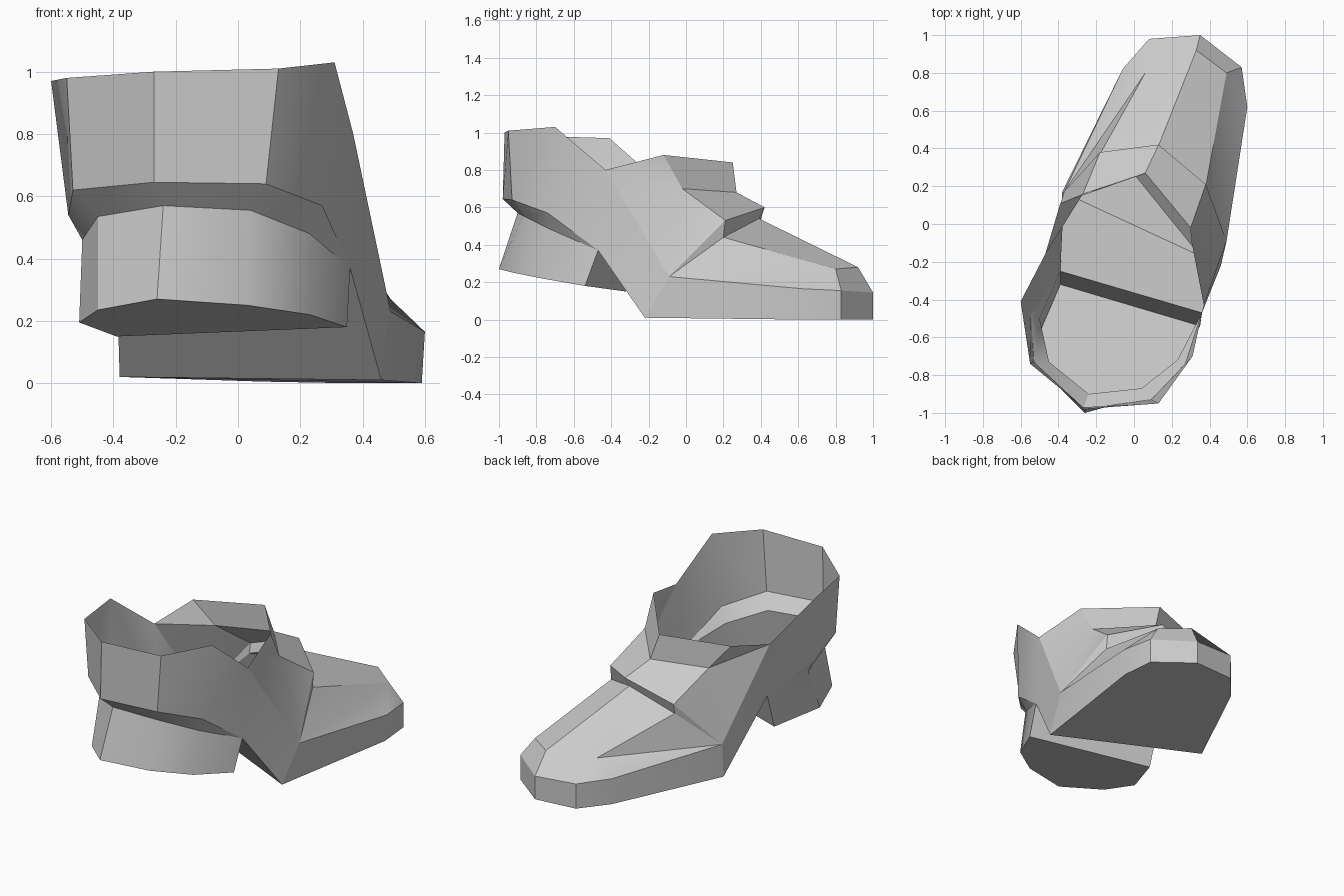
import bpy, bmesh, math
from mathutils import Vector

cube = bpy.data.objects.get("Cube")
if cube:
    bpy.data.objects.remove(cube)

grey = bpy.data.materials.new("plain_grey")
grey.use_nodes = True
grey.diffuse_color = (0.6, 0.6, 0.6, 1)
grey.node_tree.nodes["Principled BSDF"].inputs["Base Color"].default_value = (0.6, 0.6, 0.6, 1)


def strips(*rings):
    """Quads between successive open rings that share a point count."""
    return [(a[i], a[i + 1], b[i + 1], b[i])
            for a, b in zip(rings, rings[1:]) for i in range(len(a) - 1)]


def shell(name, faces, outward=None):
    """Open shell from faces given as point tuples; repeated points collapse."""
    bm = bmesh.new()
    verts = {}
    for face in faces:
        corners = list(dict.fromkeys(face))
        if len(corners) < 3:
            continue
        for p in corners:
            if p not in verts:
                verts[p] = bm.verts.new(p)
        bm.faces.new([verts[p] for p in corners])
    bmesh.ops.recalc_face_normals(bm, faces=bm.faces)
    # turn the whole shell so that its faces look away from the given centre
    if outward:
        c = Vector(outward)
        if sum((f.calc_center_median() - c).dot(f.normal) * f.calc_area() for f in bm.faces) < 0:
            bmesh.ops.reverse_faces(bm, faces=bm.faces)
    mesh = bpy.data.meshes.new(name)
    bm.to_mesh(mesh)
    bm.free()
    mesh.materials.append(grey)
    obj = bpy.data.objects.new(name, mesh)
    bpy.context.collection.objects.link(obj)
    bpy.ops.object.select_all(action='DESELECT')
    obj.select_set(True)
    bpy.context.view_layer.objects.active = obj
    bpy.ops.object.shade_smooth_by_angle(angle=math.radians(30))
    return obj


# Arch points, where shaft, heel and sole meet on each side
arch_l, arch_r = (.36, -.47, .37), (-.39, -.25, .37)

# Top opening: back half from left to right, then front half
rim_back = [(.37, -.43, .8), (.31, -.7, 1.03), (.13, -.95, 1.01), (-.27, -.97, 1),
            (-.55, -.74, .98), (-.6, -.41, .97), (-.47, -.16, .75)]
rim_front = [(.31, -.12, .88), (.01, .25, .84), (-.39, .11, .82)]
ankle = [(.3, -.02, .7), (.06, .27, .68), (-.27, .16, .67)]

# Lower edge of the shaft, and the heel below it
shaft_hem = [arch_l, (.27, -.74, .57), (.09, -.93, .64), (-.27, -.98, .645),
             (-.53, -.73, .62), (-.545, -.48, .54), arch_r]
heel_top = [arch_l, (.23, -.72, .48), (.04, -.87, .555), (-.24, -.9, .57),
            (-.45, -.73, .535), (-.5, -.5, .46), arch_r]
heel_base = [(.35, -.54, .18), (.23, -.77, .22), (.03, -.92, .25), (-.26, -1, .27),
             (-.45, -.81, .235), (-.51, -.6, .195), (-.39, -.32, .15)]

# Flared instep edge and the toe seam tucked under it
instep = [(.49, -.09, .23), (.38, .21, .53), (.13, .42, .6), (-.18, .38, .5), (-.37, .17, .22)]
flare_l, flare_r = instep[0], instep[-1]
t1, t2, t3 = (.38, .2, .44), (.12, .39, .54), (-.18, .37, .44)

# Sole outline, welt above it and crest of the toe
sole_edge = [(.46, -.22, .01), (.59, .62, 0), (.57, .83, 0), (.35, 1, 0),
             (.08, .98, .005), (-.06, .82, .01), (-.38, .17, .02)]
welt = [flare_l, (.6, .62, .165), (.57, .83, .155), (.35, 1, .145),
        (.08, .98, .16), (-.06, .82, .17), flare_r]
crest_l, crest_r = (.49, .8, .27), (.06, .8, .26)
crest = [flare_l, crest_l, crest_l, (.33, .92, .28), crest_r, crest_r, flare_r]
toe_seam = [flare_l, t1, t1, t2, t3, t3, flare_r]

# Shaft with its front collar, instep and side panels
shaft = strips(rim_back, shaft_hem) + strips(rim_front, ankle, instep[1:4])
for rb, rf, an, ins, fl, ar, so in (
        (rim_back[0], rim_front[0], ankle[0], instep[1], flare_l, arch_l, sole_edge[0]),
        (rim_back[-1], rim_front[-1], ankle[-1], instep[3], flare_r, arch_r, sole_edge[-1])):
    shaft += [(rb, ar, fl), (rb, fl, an), (rb, an, rf), (an, ins, fl), (ar, fl, so)]
shell("shaft", shaft, (0, -.3, .6))

# Underside of the flared instep edge
shell("instep_lip", strips(instep, [flare_l, t1, t2, t3, flare_r]), (0, -.1, .9))

# Heel block with ledge, base and breast
shell("heel", strips(shaft_hem, heel_top, heel_base)
      + [tuple(heel_base), (arch_l, arch_r, heel_base[-1], heel_base[0])], (-.1, -.6, .4))

# Toe box
shell("toe_box", strips(toe_seam, crest, welt, sole_edge), (.1, .4, .1))

# Sole and the slope under the arch
shell("sole", [tuple(sole_edge), (arch_l, arch_r, sole_edge[-1], sole_edge[0])], (.1, .3, .5))
